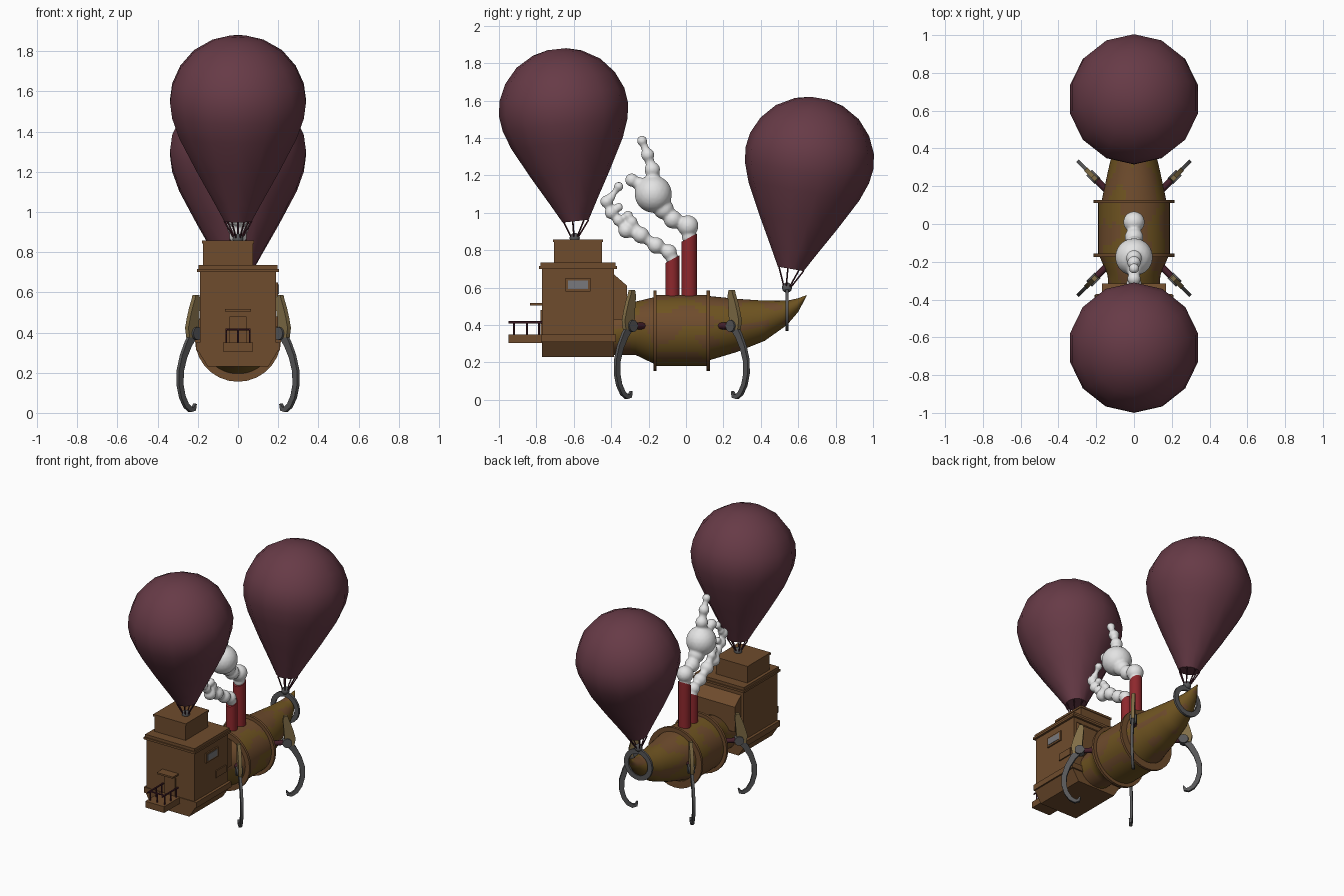
import bpy, bmesh, math
from mathutils import Vector, Matrix, noise

if "Cube" in bpy.data.objects:
    bpy.data.objects.remove(bpy.data.objects["Cube"])

def mat(name, r, g, b):
    m = bpy.data.materials.new(name)
    m.diffuse_color = (r, g, b, 1)
    m.use_nodes = True
    m.node_tree.nodes["Principled BSDF"].inputs["Base Color"].default_value = m.diffuse_color
    return m

PLUM = mat("plum fabric", .135, .043, .062)
BROWN = mat("brown wood", .158, .072, .026)
OLIVE = mat("olive gold", .158, .088, .015)
RED = mat("red paint", .27, .021, .026)
WHITE = mat("white smoke", .77, .77, .77)
IRON = mat("dark iron", .095, .095, .098)
GLASS = mat("grey glass", .19, .19, .20)
TAN = mat("tan brass", .22, .155, .062)
MAROON = mat("dark maroon", .06, .014, .024)

def make(name, bm, *mats, smooth=None):
    bmesh.ops.recalc_face_normals(bm, faces=bm.faces)
    me = bpy.data.meshes.new(name)
    bm.to_mesh(me)
    bm.free()
    for m in mats:
        me.materials.append(m)
    ob = bpy.data.objects.new(name, me)
    bpy.context.collection.objects.link(ob)
    if smooth:
        bpy.ops.object.select_all(action='DESELECT')
        ob.select_set(True)
        bpy.context.view_layer.objects.active = ob
        bpy.ops.object.shade_smooth_by_angle(angle=math.radians(smooth))
    return ob

def box(name, x0, x1, y0, y1, z0, z1, m, taper=None):
    bm = bmesh.new()
    bmesh.ops.create_cube(bm, size=1)
    for v in bm.verts:
        v.co = ((x0 + x1) / 2 + v.co.x * (x1 - x0), (y0 + y1) / 2 + v.co.y * (y1 - y0),
                (z0 + z1) / 2 + v.co.z * (z1 - z0))
        if taper:
            taper(v.co)
    return make(name, bm, m)

def loft(rings, cap=True):
    """Skin a list of closed rings of points."""
    bm = bmesh.new()
    vs = [[bm.verts.new(p) for p in r] for r in rings]
    n = len(rings[0])
    for a, b in zip(vs, vs[1:]):
        for i in range(n):
            j = (i + 1) % n
            bm.faces.new((a[i], a[j], b[j], b[i]))
    if cap:
        bm.faces.new(vs[0])
        bm.faces.new(vs[-1])
    return bm

def ring_y(y, zc, rx, rz, n):
    return [(rx * math.sin(math.tau * i / n), y, zc + rz * math.cos(math.tau * i / n)) for i in range(n)]

def rod(bm, a, b, r, n=6, r2=None):
    a, b = Vector(a), Vector(b)
    d = b - a
    M = Matrix.Translation((a + b) / 2) @ d.to_track_quat('Z', 'Y').to_matrix().to_4x4()
    bmesh.ops.create_cone(bm, cap_ends=True, segments=n, radius1=r, radius2=r if r2 is None else r2,
                          depth=d.length, matrix=M)

# --- balloons with their cables
PROFILE = [(0, .07), (.1, .125), (.25, .21), (.42, .3), (.52, .336), (.6, .347), (.68, .336),
           (.77, .295), (.85, .225), (.905, .13), (.925, .05)]
def balloon(name, base, tilt, anchor):
    R = Matrix.Translation(base) @ Matrix.Rotation(tilt, 4, 'X')
    rings = [[R @ Vector((r * math.sin(math.tau * i / 14), r * math.cos(math.tau * i / 14), h))
              for i in range(14)] for h, r in PROFILE]
    foot = rings[0]
    make(name + "_balloon", loft(rings), PLUM, smooth=40)
    bm = bmesh.new()
    for p in foot[::2]:
        rod(bm, Vector(anchor) + (p - Vector(base)) * .25, p, .0045, 5)
    make(name + "_balloon_cables", bm, MAROON)
    bm = bmesh.new()
    bmesh.ops.create_icosphere(bm, subdivisions=2, radius=.028, matrix=Matrix.Translation(anchor))
    make(name + "_cable_anchor", bm, IRON, smooth=40)

balloon("house", (0, -.59, .955), math.radians(6.2), (0, -.595, .865))
balloon("tail", (0, .56, .70), math.radians(-9.6), (0, .54, .6))

# --- hull: (y, top z, bottom z, half width), painted in two-tone patches
def hull(name, secs, bias, steps):
    rings = []
    for a, b in zip(secs, secs[1:]):
        for k in range(steps):
            y, t, l, w = (p + (q - p) * k / steps for p, q in zip(a, b))
            rings.append(ring_y(y, (t + l) / 2, w, (t - l) / 2, 48))
    y, t, l, w = secs[-1]
    rings.append(ring_y(y, (t + l) / 2, w, (t - l) / 2, 48))
    ob = make(name, loft(rings), BROWN, OLIVE, smooth=30)
    for f in ob.data.polygons:
        c = f.center
        f.material_index = int(noise.noise(Vector((c.x * 9, c.y * 7, c.z * 14))) + bias > 0)

hull("hull_neck", [(-.41, .47, .24, .13), (-.27, .525, .24, .14), (-.165, .55, .19, .185)], .05, 5)
hull("hull_drum", [(-.165, .56, .18, .19), (.12, .56, .18, .19)], .02, 16)
hull("hull_tail", [(.12, .555, .21, .172), (.27, .54, .255, .14), (.42, .53, .315, .105),
                   (.54, .53, .40, .066), (.60, .543, .47, .036), (.645, .56, .555, .004)], .12, 5)

def band(name, y0, y1, zc, r_in, r_out, m):
    rings = [ring_y(y, zc, r, r, 28) for y, r in
             [(y0, r_in), (y0, r_out), (y1, r_out), (y1, r_in), (y0, r_in)]]
    make(name, loft(rings, cap=False), m, smooth=30)
band("front_hull_band", -.175, -.157, .37, .17, .215, BROWN)
band("rear_hull_band", .11, .128, .37, .165, .215, BROWN)
band("tail_iron_ring", .532, .548, .48, .078, .112, IRON)

# --- house
box("house_body", -.19, .19, -.77, -.385, .3, .71, BROWN)
box("house_cornice", -.205, .205, -.785, -.37, .70, .715, BROWN)
box("house_roof_slab", -.197, .197, -.777, -.378, .715, .735, BROWN)
box("roof_box", -.175, .075, -.705, -.45, .73, .845, BROWN)
box("roof_box_lid", -.18, .08, -.71, -.445, .843, .858, BROWN)
box("house_ledge", -.21, .21, -.775, -.375, .31, .35, BROWN)

def narrow(co):
    if co.z < .25:
        co.x *= .75
box("house_base", -.2, .2, -.77, -.385, .23, .31, BROWN, narrow)

def slope(co):
    if co.y > -.35 and co.z > .5:
        co.z -= .065
box("house_back_annex", -.17, .17, -.39, -.315, .43, .675, BROWN, slope)

# --- side window and panel
box("window_frame", .185, .2, -.645, -.51, .58, .65, BROWN)
box("window_glass", .195, .203, -.632, -.523, .592, .638, GLASS)
box("side_panel", .185, .198, -.53, -.415, .43, .48, BROWN)

# --- front door, canopy and balcony
box("door", -.042, .042, -.778, -.765, .345, .48, BROWN)
box("door_canopy", -.064, .064, -.835, -.765, .505, .517, BROWN)
box("balcony_floor", -.075, .075, -.95, -.765, .305, .35, BROWN)
bm = bmesh.new()
for s in (-.058, .058):
    for y in (-.92, -.85, -.785):
        rod(bm, (s, y, .345), (s, y, .415), .005)
    rod(bm, (s, -.95, .415), (s, -.77, .415), .006)
rod(bm, (-.062, -.92, .415), (.062, -.92, .415), .006)
rod(bm, (0, -.92, .345), (0, -.92, .415), .005)
make("balcony_railing", bm, MAROON)

# --- chimneys with slanted tops
def chimney(name, y, r, top):
    rings = [[(r * math.cos(math.tau * i / 14), y + r * math.sin(math.tau * i / 14),
               z + slant * r * math.sin(math.tau * i / 14)) for i in range(14)]
             for z, slant in ((.52, 0), (top, .55))]
    make(name, loft(rings), RED, smooth=30)
chimney("tall_chimney", .017, .042, .867)
chimney("short_chimney", -.073, .038, .752)

# --- smoke: puffs (y, z, radius) strung along a path and fused
def smoke(name, *chains):
    bm = bmesh.new()
    for pts in chains:
        for a, b in zip(pts, pts[1:]):
            rod(bm, (0, a[0], a[1]), (0, b[0], b[1]), a[2] * .65, 12, b[2] * .65)
        for y, z, r in pts:
            bmesh.ops.create_icosphere(bm, subdivisions=3, radius=r, matrix=Matrix.Translation((0, y, z)))
    ob = make(name, bm, WHITE, smooth=80)
    rm = ob.modifiers.new("fuse", 'REMESH')
    rm.mode, rm.voxel_size, rm.use_smooth_shade = 'VOXEL', .008, True
    sm = ob.modifiers.new("soften", 'SMOOTH')
    sm.factor, sm.iterations = .5, 4
smoke("tall_smoke",
      [(.017, .87, .04), (.01, .93, .057), (-.07, .965, .05), (-.12, 1.02, .055), (-.175, 1.1, .1),
       (-.25, 1.155, .036), (-.29, 1.175, .036)],
      [(-.175, 1.1, .1), (-.18, 1.23, .042), (-.205, 1.31, .036), (-.235, 1.385, .028)])
smoke("short_smoke",
      [(-.073, .755, .035), (-.09, .79, .042), (-.16, .825, .045), (-.24, .88, .045), (-.32, .905, .042),
       (-.36, .96, .032), (-.40, 1.0, .035), (-.425, 1.06, .034), (-.40, 1.085, .024), (-.36, 1.14, .026)],
      [(-.24, .88, .045), (-.29, .95, .032), (-.31, .985, .027)],
      [(-.40, 1.0, .03), (-.36, 1.03, .024)])

# --- four claw legs standing diagonally off the hull
def ribbon(name, path, thick, m, org, out):
    """Flat curved blade; path holds (outward, height, half width)."""
    out = Vector(out)
    side = Vector((-out.y, out.x, 0)) * thick / 2
    rings = []
    for i, (d, z, w) in enumerate(path):
        a, b = path[max(i - 1, 0)], path[min(i + 1, len(path) - 1)]
        t = Vector((b[0] - a[0], b[1] - a[1])).normalized()
        c = Vector(org) + out * d + Vector((0, 0, z))
        n = (out * -t.y + Vector((0, 0, t.x))) * w
        rings.append([c + n + side, c - n + side, c - n - side, c + n - side])
    make(name, loft(rings), m, smooth=35)

CLAW = [(.0, .40, .022), (.045, .345, .02), (.08, .28, .018), (.102, .21, .017), (.104, .14, .016),
        (.088, .08, .015), (.06, .035, .014), (.03, .016, .013), (.008, .02, .011), (-.002, .045, .004)]
BLADE = [(.02, .375, .028), (.02, .42, .037), (.012, .47, .032), (.002, .52, .026), (-.008, .56, .02),
         (-.008, .587, .012)]
for sx, xn in ((-1, "left"), (1, "right")):
    for y, sy, yn in ((-.295, -1, "front"), (.25, 1, "rear")):
        nm = f"{yn}_{xn}_leg"
        out = Vector((sx, sy, 0)).normalized()
        org = Vector((sx * .215, y, 0))
        ribbon(nm + "_claw", CLAW, .018, IRON, org, out)
        ribbon(nm + "_blade", BLADE, .024, TAN, org, out)
        side = Vector((-out.y, out.x, 0)) * .022
        hub = org + Vector((0, 0, .395))
        bm = bmesh.new()
        rod(bm, hub - side, hub + side, .032, 14)
        make(nm + "_pivot", bm, IRON, smooth=30)
        bm = bmesh.new()
        rod(bm, hub - out * .13, hub, .018, 8)
        make(nm + "_mount", bm, MAROON, smooth=50)
